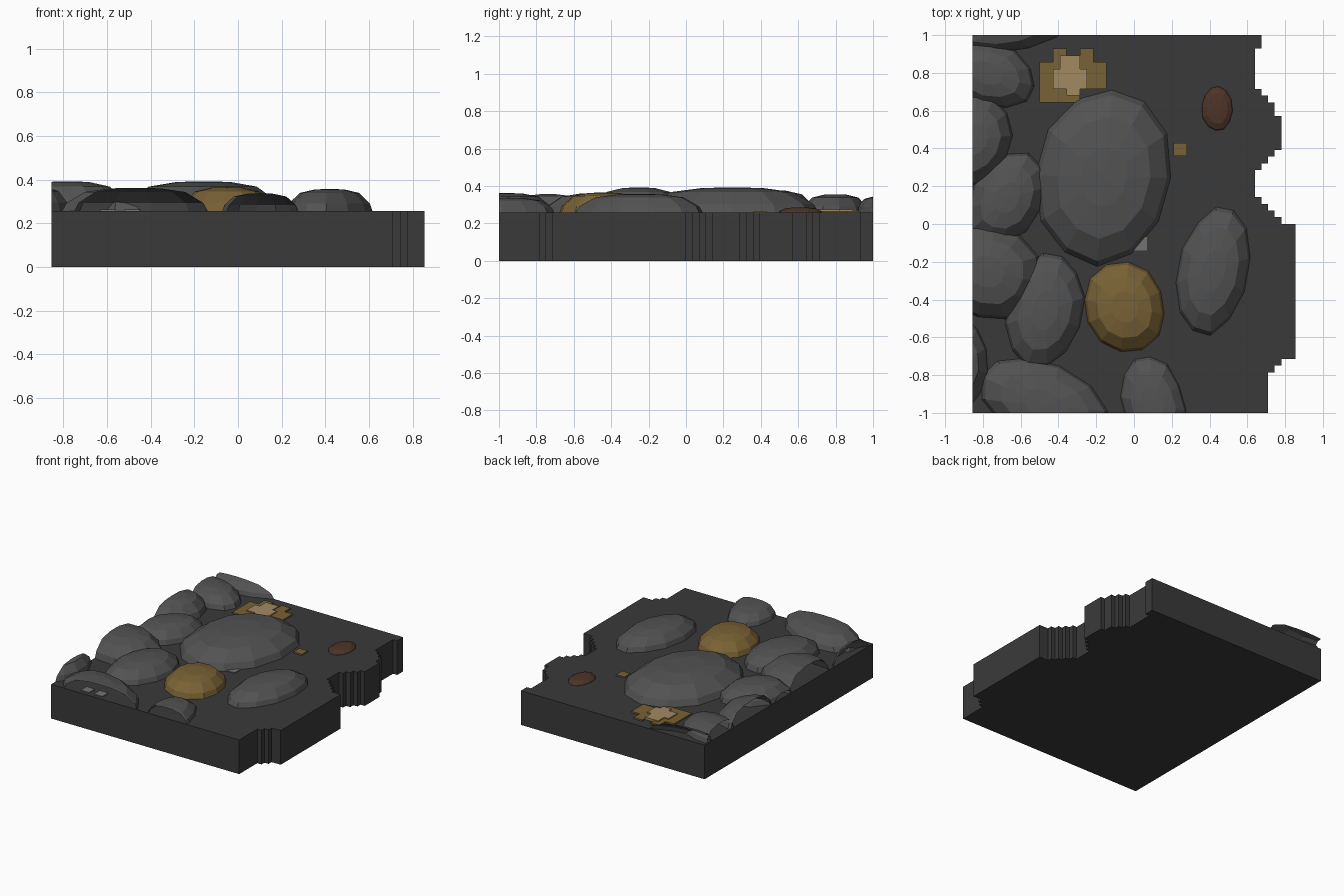
import bpy, bmesh, random
from math import sin, cos, pi, radians
from mathutils import Vector

if "Cube" in bpy.data.objects:
    bpy.data.objects.remove(bpy.data.objects["Cube"])

random.seed(4)
TOP = 0.257   # height of the slab surface
EDGE = 0.855  # half width of the slab
CELL = 0.0357


def material(name, r, g, b):
    m = bpy.data.materials.new(name)
    m.diffuse_color = (r, g, b, 1)
    m.use_nodes = True
    m.node_tree.nodes["Principled BSDF"].inputs["Base Color"].default_value = m.diffuse_color
    return m


DARK = material("dark_ground", 0.042, 0.042, 0.042)
STONE = material("stone_grey", 0.085, 0.085, 0.085)
GOLD = material("ochre", 0.19, 0.12, 0.035)
TAN = material("tan", 0.36, 0.25, 0.12)
BROWN = material("brown", 0.075, 0.034, 0.02)
PALE = material("pale_grey", 0.17, 0.17, 0.17)


def finish(bm, name, mat):
    bmesh.ops.recalc_face_normals(bm, faces=bm.faces[:])
    mesh = bpy.data.meshes.new(name)
    bm.to_mesh(mesh)
    bm.free()
    mesh.materials.append(mat)
    ob = bpy.data.objects.new(name, mesh)
    bpy.context.collection.objects.link(ob)
    return ob


# Ground slab with a stepped, broken right edge: (x, y where this step ends)
steps = [(0.71, -0.785), (0.745, -0.75), (0.78, -0.714), (EDGE, 0.0),
         (0.78, 0.036), (0.745, 0.071), (0.71, 0.107), (0.675, 0.143),
         (0.64, 0.286), (0.675, 0.321), (0.71, 0.357), (0.745, 0.393),
         (0.78, 0.571), (0.745, 0.643), (0.71, 0.68), (0.675, 0.714),
         (0.64, 0.929), (0.675, 1.0)]
outline, y = [(-EDGE, -1.0)], -1.0
for x, y_end in steps:
    outline += [(x, y), (x, y_end)]
    y = y_end
outline.append((-EDGE, 1.0))
bm = bmesh.new()
base = bm.faces.new([bm.verts.new((px, py, 0)) for px, py in outline])
ext = bmesh.ops.extrude_face_region(bm, geom=[base])
for v in ext["geom"]:
    if isinstance(v, bmesh.types.BMVert):
        v.co.z = TOP
finish(bm, "ground_slab", DARK)


# Faceted cobble shell: rings of a flattened dome, trimmed at the slab borders
def cobble(name, cx, cy, rx, ry, turn, h, mat=STONE, n=12):
    bm = bmesh.new()
    a0, t = random.uniform(0, 0.5), radians(turn)
    wob = [random.uniform(0.96, 1.03) for _ in range(n)]
    rings = []
    for r, z in ((1, -0.01), (0.94, 0.34), (0.69, 0.82), (0.34, 0.98)):
        ring = []
        for i in range(n):
            a = a0 + 2 * pi * i / n
            u, w = rx * r * wob[i] * cos(a), ry * r * wob[i] * sin(a)
            ring.append(bm.verts.new((cx + u * cos(t) - w * sin(t),
                                      cy + u * sin(t) + w * cos(t), TOP + z * h)))
        rings.append(ring)
    for lo, hi in zip(rings, rings[1:]):
        for i in range(n):
            j = (i + 1) % n
            bm.faces.new((lo[i], lo[j], hi[j], hi[i]))
    tip = bm.verts.new((cx, cy, TOP + h))
    for i in range(n):
        bm.faces.new((rings[-1][i], rings[-1][(i + 1) % n], tip))
    bmesh.ops.recalc_face_normals(bm, faces=bm.faces[:])
    for co, no in (((-EDGE, 0, 0), (-1, 0, 0)), ((0, -1, 0), (0, -1, 0)), ((0, 1, 0), (0, 1, 0))):
        bmesh.ops.bisect_plane(bm, geom=bm.verts[:] + bm.edges[:] + bm.faces[:],
                               plane_co=Vector(co), plane_no=Vector(no), clear_outer=True)
    finish(bm, name, mat)


cobble("large_cobble", -0.155, 0.25, 0.36, 0.48, -10, 0.135)
cobble("ochre_cobble", -0.05, -0.44, 0.215, 0.24, 20, 0.108, GOLD)
cobble("right_cobble", 0.42, -0.245, 0.185, 0.35, -12, 0.10)
cobble("brown_pebble", 0.44, 0.61, 0.083, 0.12, 0, 0.028, BROWN)
for i, c in enumerate([
        (0.10, -0.95, 0.165, 0.26, 14, 0.08),
        (-0.47, -0.96, 0.38, 0.22, -26, 0.105),
        (-0.47, -0.46, 0.20, 0.31, -12, 0.105),
        (-0.78, -0.25, 0.29, 0.255, -15, 0.135),
        (-0.67, 0.14, 0.19, 0.26, -30, 0.105),
        (-0.84, 0.45, 0.19, 0.25, -10, 0.12),
        (-0.78, 0.80, 0.27, 0.17, -20, 0.098),
        (-0.70, 1.06, 0.36, 0.15, 5, 0.09),
        (-0.93, -0.74, 0.155, 0.25, 0, 0.11)]):
    cobble(f"cobble_{i + 1}", *c)


# Blocky flecks lying on the ground: x0, x1, y0, y1 rectangles
def flecks(name, rects, height, mat):
    bm = bmesh.new()
    for x0, x1, y0, y1 in rects:
        cube = bmesh.ops.create_cube(bm, size=1)
        for v in cube["verts"]:
            v.co = Vector((x0 if v.co.x < 0 else x1, y0 if v.co.y < 0 else y1,
                           TOP - 0.005 if v.co.z < 0 else TOP + height))
    finish(bm, name, mat)


flecks("ochre_patch", [(-0.43, -0.357, 0.857, 0.929), (-0.286, -0.214, 0.857, 0.929),
                       (-0.5, -0.145, 0.714, 0.857), (-0.5, -0.286, 0.643, 0.714),
                       (0.21, 0.28, 0.36, 0.43)], 0.010, GOLD)
flecks("tan_patch", [(-0.43, -0.25, 0.714, 0.82), (-0.393, -0.286, 0.82, 0.893),
                     (-0.357, -0.286, 0.68, 0.714)], 0.018, TAN)
flecks("pale_flecks", [(0.0, 0.07, -0.14, -0.07), (-0.63, -0.56, -0.97, -0.9),
                       (-0.52, -0.45, -0.97, -0.9)], 0.006, PALE)
